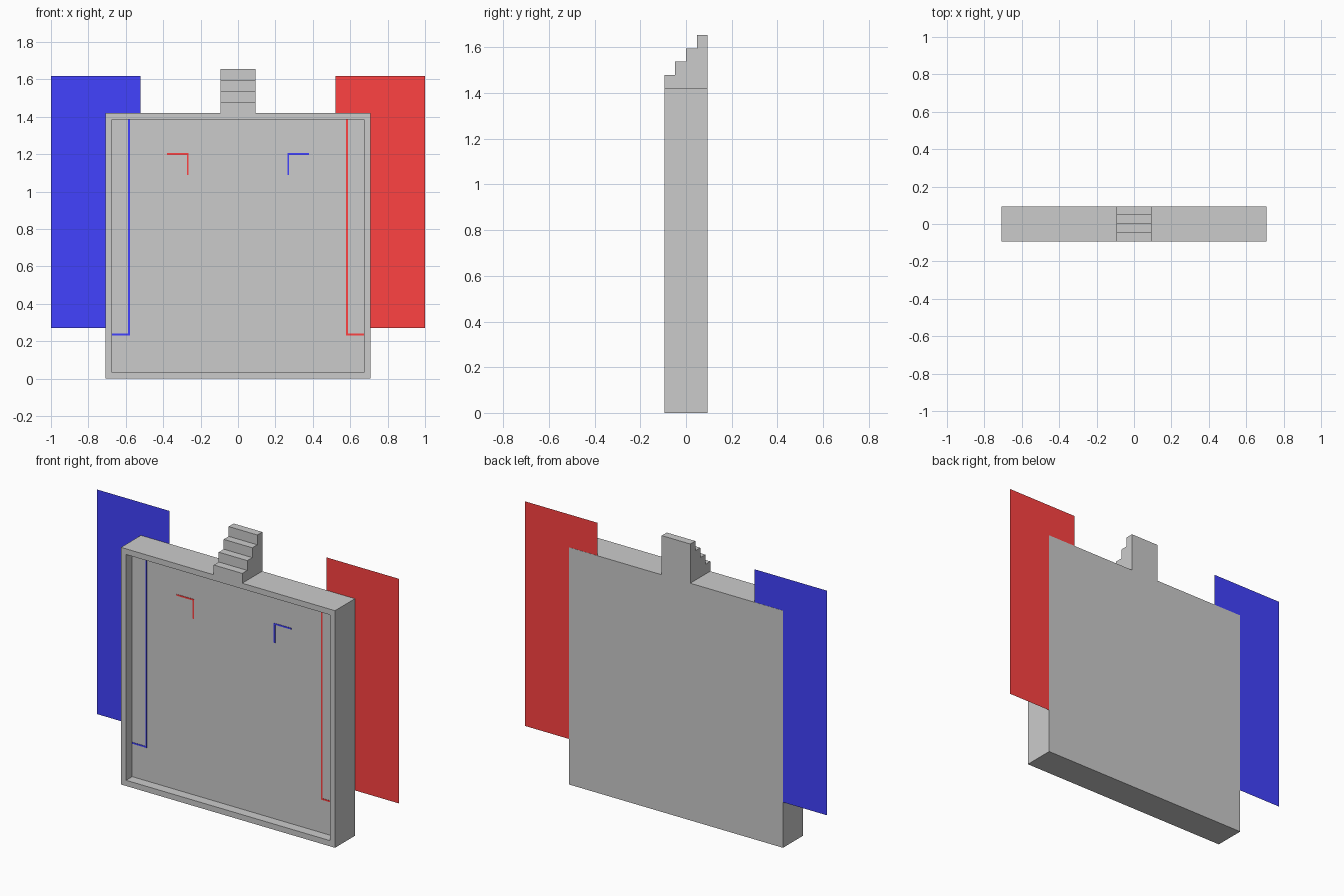
import bpy, bmesh

if "Cube" in bpy.data.objects:
    bpy.data.objects.remove(bpy.data.objects["Cube"])

HALF, TOP, DEPTH, BORDER = 0.709, 1.42, 0.0945, 0.034
PANEL_Y = -0.037   # front of the recessed panel


def material(name, rgb):
    m = bpy.data.materials.new(name)
    m.diffuse_color = (*rgb, 1)
    m.use_nodes = True
    m.node_tree.nodes["Principled BSDF"].inputs["Base Color"].default_value = m.diffuse_color
    return m


RED = material("red", (1, 0.055, 0.055))
BLUE = material("blue", (0.055, 0.055, 1))
DARK = material("dark_grey", (0.66, 0.66, 0.66))


def finish(name, bm, mat=None):
    bmesh.ops.recalc_face_normals(bm, faces=bm.faces)
    mesh = bpy.data.meshes.new(name)
    bm.to_mesh(mesh)
    bm.free()
    obj = bpy.data.objects.new(name, mesh)
    bpy.context.collection.objects.link(obj)
    if mat:
        mesh.materials.append(mat)
    return obj


def extrude(bm, faces, vec):
    res = bmesh.ops.extrude_face_region(bm, geom=faces)
    verts = [v for v in res["geom"] if isinstance(v, bmesh.types.BMVert)]
    bmesh.ops.translate(bm, vec=vec, verts=verts)


def slab(name, points, y0, y1, mat=None):
    """Outline in the xz plane, given depth from y0 to y1 (flat when equal)."""
    bm = bmesh.new()
    face = bm.faces.new([bm.verts.new((x, y0, z)) for x, z in points])
    if y1 != y0:
        extrude(bm, [face], (0, y1 - y0, 0))
    return finish(name, bm, mat)


def rect(x0, x1, z0, z1):
    return [(x0, z0), (x1, z0), (x1, z1), (x0, z1)]


# Square frame: one ring of four mitred faces, extruded to full depth
bm = bmesh.new()
outer = [bm.verts.new((x, -DEPTH, z)) for x, z in rect(-HALF, HALF, 0, TOP)]
inner = [bm.verts.new((x, -DEPTH, z)) for x, z in
         rect(-HALF + BORDER, HALF - BORDER, BORDER, TOP - BORDER)]
ring = [bm.faces.new((outer[i], outer[(i + 1) % 4], inner[(i + 1) % 4], inner[i]))
        for i in range(4)]
extrude(bm, ring, (0, 2 * DEPTH, 0))
finish("frame", bm)

# Darker panel, recessed in front and flush at the back
slab("panel", rect(-HALF + BORDER, HALF - BORDER, BORDER, TOP - BORDER),
     PANEL_Y, DEPTH, DARK)

# Stepped block on top, rising to the back
STEP, RISE = DEPTH / 2, 0.0587
profile = [(DEPTH, TOP), (-DEPTH, TOP)]
for i in range(4):
    z = TOP + RISE * (i + 1)
    profile += [(-DEPTH + STEP * i, z), (-DEPTH + STEP * (i + 1), z)]
bm = bmesh.new()
side = bm.faces.new([bm.verts.new((-DEPTH, y, z)) for y, z in profile])
extrude(bm, [side], (2 * DEPTH, 0, 0))
finish("top_steps", bm)

# Mirrored coloured wings and corner lines
W = 0.009   # line width
for s, side, outer_mat, inner_mat in ((-1, "left", BLUE, RED), (1, "right", RED, BLUE)):
    slab(side + "_wing", rect(s * 0.52, s * 1.0, 0.272, 1.617), 0.0935, 0.0935, outer_mat)
    # Long corner line along the panel edge
    a, b, z0, z1 = 0.578, HALF - BORDER, 0.232, TOP - BORDER
    slab(side + "_edge_line",
         [(s * x, z) for x, z in ((a, z1), (a, z0), (b, z0), (b, z0 + W),
                                  (a + W, z0 + W), (a + W, z1))],
         PANEL_Y - 0.002, PANEL_Y, outer_mat)
    # Small corner mark
    a, b, z0, z1 = 0.264, 0.38, 1.088, 1.206
    slab(side + "_corner_mark",
         [(s * x, z) for x, z in ((a, z0), (a + W, z0), (a + W, z1 - W),
                                  (b, z1 - W), (b, z1), (a, z1))],
         PANEL_Y - 0.002, PANEL_Y, inner_mat)
